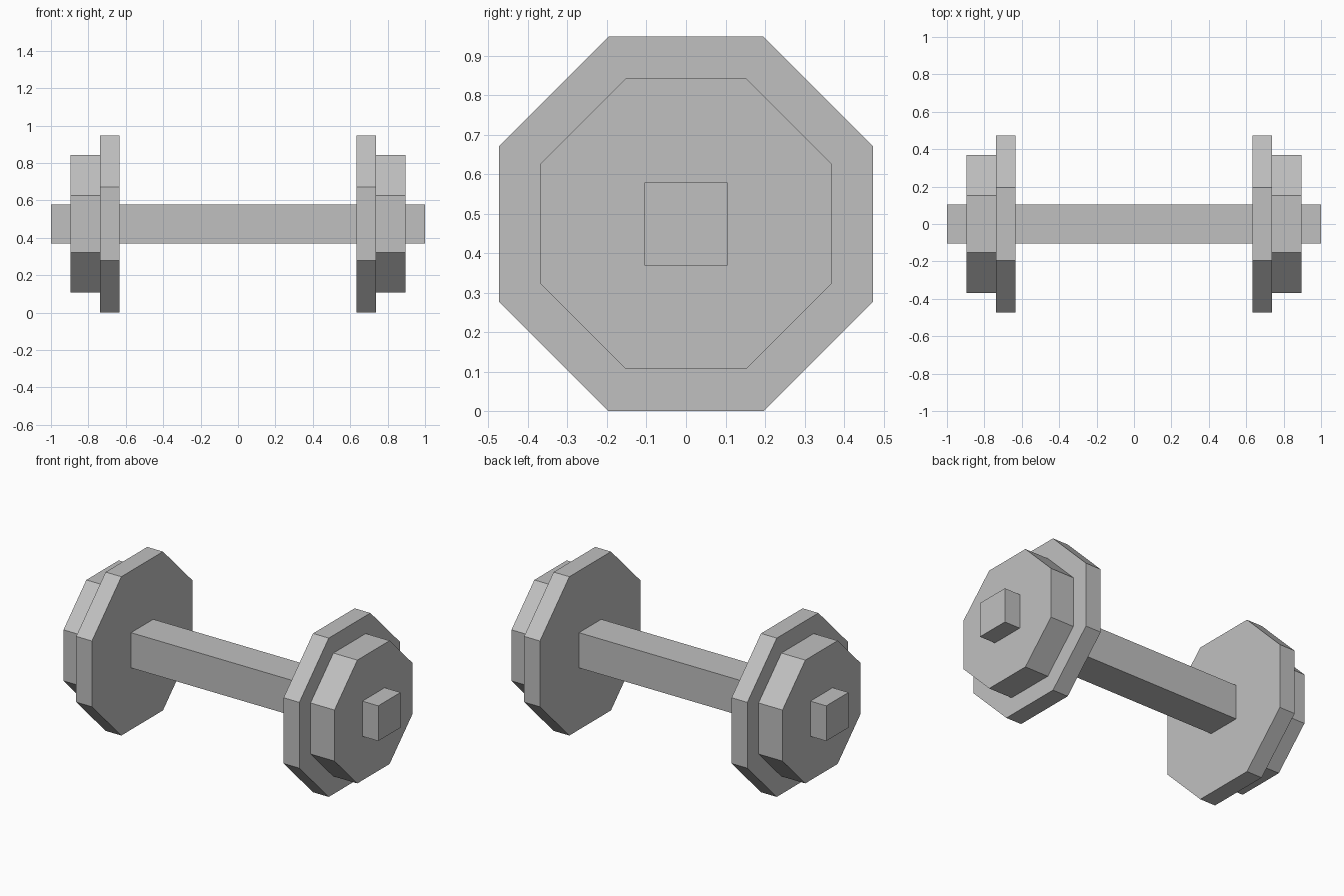
import bpy
from math import pi, cos

# Remove the default cube
cube = bpy.data.objects.get("Cube")
if cube:
    bpy.data.objects.remove(cube, do_unlink=True)

AXIS_Z = 0.474  # height of the bar's centre line

grey = bpy.data.materials.new("grey_iron")
grey.use_nodes = True
colour = (0.53, 0.53, 0.53, 1)
grey.diffuse_color = colour
grey.node_tree.nodes["Principled BSDF"].inputs["Base Color"].default_value = colour


def prism(name, sides, apothem, x_min, x_max):
    """Flat-sided prism along x, resting on one of its flats."""
    bpy.ops.mesh.primitive_cylinder_add(
        vertices=sides, radius=apothem / cos(pi / sides), depth=x_max - x_min)
    obj = bpy.context.object
    obj.name = obj.data.name = name
    # Turn the flats square to the axes, then lay the prism along x
    for v in obj.data.vertices:
        c, s = cos(pi / sides), cos(pi / 2 - pi / sides)
        x, y, z = v.co
        v.co = (z + (x_min + x_max) / 2, x * c - y * s, x * s + y * c + AXIS_Z)
    obj.data.materials.append(grey)
    return obj


# Square bar through both weights
prism("bar", 4, 0.105, -1, 1)

# Large inner and small outer weight plates on each end
for side, sign in (("left", 1), ("right", -1)):
    for part, apothem, near, far in (("inner_plate", 0.474, 0.633, 0.737),
                                     ("outer_plate", 0.368, 0.737, 0.895)):
        prism(f"{side}_{part}", 8, apothem, *sorted((sign * near, sign * far)))
